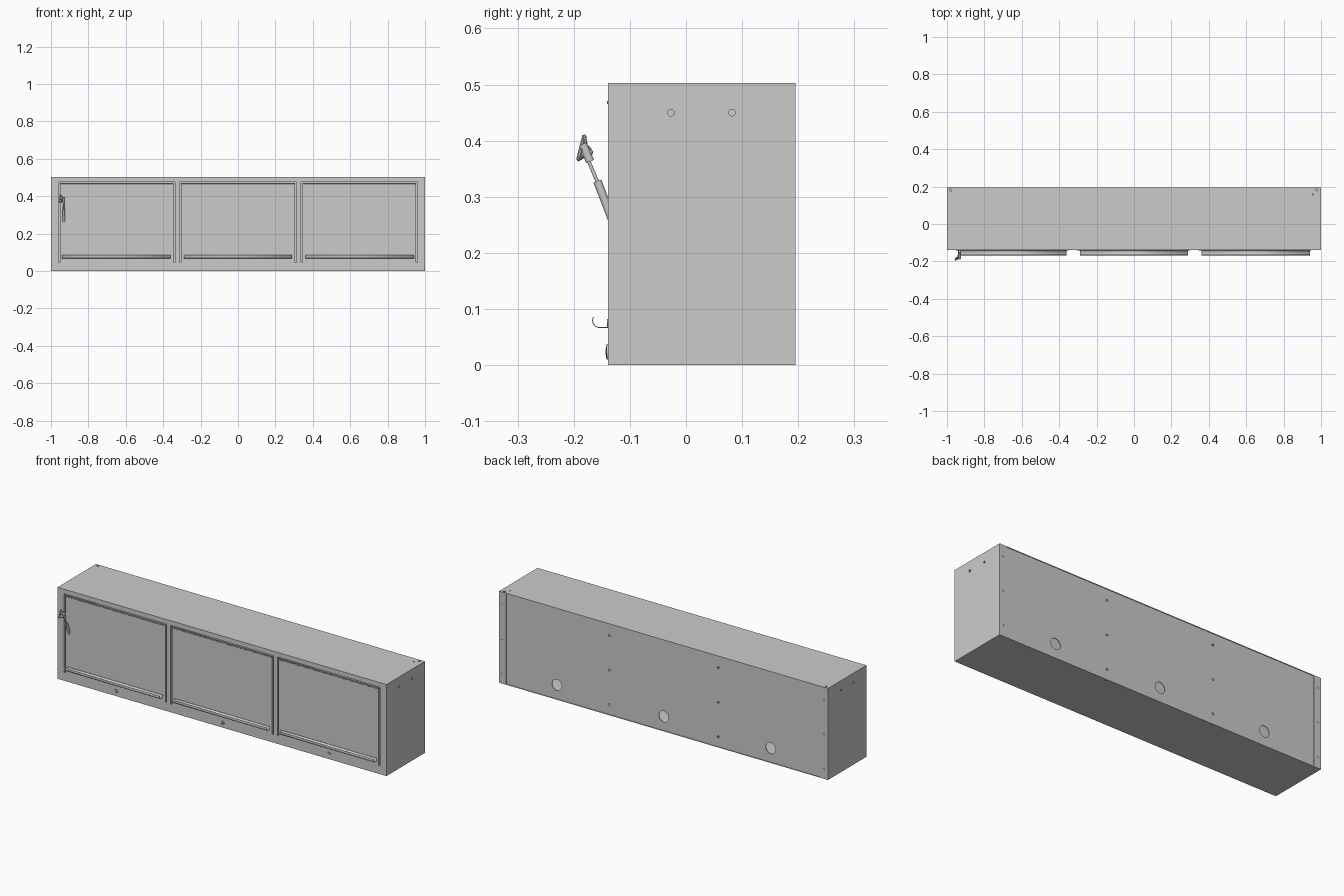
import bpy, bmesh, math
from mathutils import Vector

if "Cube" in bpy.data.objects:
    bpy.data.objects.remove(bpy.data.objects["Cube"])

YF, YB, H, T = -0.139, 0.195, 0.503, 0.004


def new_obj(name, bm):
    bmesh.ops.recalc_face_normals(bm, faces=bm.faces)
    me = bpy.data.meshes.new(name)
    bm.to_mesh(me)
    bm.free()
    ob = bpy.data.objects.new(name, me)
    bpy.context.collection.objects.link(ob)
    return ob


def add_box(bm, x, y, z):
    lo, hi = Vector((x[0], y[0], z[0])), Vector((x[1], y[1], z[1]))
    vs = bmesh.ops.create_cube(bm, size=1)['verts']
    for v in vs:
        v.co = (lo + hi) / 2 + v.co * (hi - lo)


def box(name, x, y, z):
    bm = bmesh.new()
    add_box(bm, x, y, z)
    return new_obj(name, bm)


def add_rod(bm, a, b, r, n=20):
    a, b = Vector(a), Vector(b)
    d = b - a
    m = d.to_track_quat('Z', 'Y').to_matrix().to_4x4()
    m.translation = (a + b) / 2
    bmesh.ops.create_cone(bm, cap_ends=True, segments=n, radius1=r, radius2=r,
                          depth=d.length, matrix=m)


def smooth(ob):
    bpy.context.view_layer.objects.active = ob
    ob.select_set(True)
    bpy.ops.object.shade_smooth_by_angle(angle=math.radians(35))
    ob.select_set(False)


def rods(name, segs, n=20):
    bm = bmesh.new()
    for a, b, r in segs:
        add_rod(bm, a, b, r, n)
    ob = new_obj(name, bm)
    smooth(ob)
    return ob


def drill(ob, holes, axis):
    # punch round holes (centre, radius) along an axis, then discard the cutter
    d = Vector(axis) * 0.01
    bm = bmesh.new()
    for c, r in holes:
        add_rod(bm, Vector(c) - d, Vector(c) + d, r, 24)
    cut = new_obj("hole_cutter", bm)
    cut.hide_render = True
    m = ob.modifiers.new("holes", 'BOOLEAN')
    m.operation, m.object, m.solver = 'DIFFERENCE', cut, 'EXACT'
    bpy.context.view_layer.objects.active = ob
    bpy.ops.object.modifier_apply(modifier=m.name)
    bpy.data.objects.remove(cut)


# Sheet-metal casing
HZ = (0.058, 0.247, 0.437)
top = box("top_panel", (-1, 1), (YF, YB), (H - T, H))
drill(top, [((-0.98, 0.183, H), 0.006), ((0.975, 0.183, H), 0.006),
            ((0.957, 0.158, H), 0.004)], (0, 0, 1))
bottom = box("bottom_panel", (-1, 1), (YF, YB), (0, T))
drill(bottom, [((s * 0.33, 0.18, 0), 0.005) for s in (-1, 1)], (0, 0, 1))
back = box("back_panel", (-0.996, 0.996), (0.189, 0.193), (T, H - T))
drill(back, [((x, 0.191, 0.08), 0.03) for x in (-0.65, 0, 0.65)]
      + [((s * 0.33, 0.191, z), 0.006) for s in (-1, 1) for z in HZ], (0, 1, 0))
for s, side in ((-1, "left"), (1, "right")):
    p = box(side + "_side", sorted((s, s * (1 - T))), (YF, YB), (T, H - T))
    drill(p, [((s, y, 0.45), 0.006) for y in (-0.027, 0.082)], (1, 0, 0))
    f = box(side + "_back_flange", sorted((s * 0.957, s * (1 - T))), (0.193, YB), (T, H - T))
    drill(f, [((s * 0.98, 0.194, z), 0.006) for z in HZ], (0, 1, 0))
    box(side + "_divider", (s * 0.325 - 0.002, s * 0.325 + 0.002), (YF + 0.012, 0.189), (T, H - T))

# Front frame: rails and stiles
FY = (YF, YF + 0.012)
bm = bmesh.new()
add_box(bm, (-0.996, 0.996), FY, (0.477, H - T))
add_box(bm, (-0.996, 0.996), FY, (T, 0.045))
for a, b in ((-0.996, -0.96), (-0.338, -0.312), (0.312, 0.338), (0.96, 0.996)):
    add_box(bm, (a, b), FY, (0.045, 0.477))
new_obj("front_frame", bm)

# J-shaped pull profile in (y, z)
arc = [(YF - 0.015 - 0.0125 * math.sin(t), 0.0795 - 0.0125 * math.cos(t))
       for t in [math.radians(a) for a in range(0, 121, 15)]]
prof = [(YF - 0.001, 0.082), (YF - 0.001, 0.067)] + arc


def pull(name, x0, x1):
    bm = bmesh.new()
    rows = [[bm.verts.new((x, y, z)) for y, z in prof] for x in (x0, x1)]
    for i in range(len(prof) - 1):
        bm.faces.new((rows[0][i], rows[0][i + 1], rows[1][i + 1], rows[1][i]))
    ob = new_obj(name, bm)
    m = ob.modifiers.new("thickness", 'SOLIDIFY')
    m.thickness, m.offset = 0.0016, 0
    smooth(ob)


# Three flap doors with hinge, pull and lock
for i, (x0, x1) in enumerate(((-0.96, -0.338), (-0.312, 0.312), (0.338, 0.96))):
    n, c = "_%d" % (i + 1), (-0.65, 0, 0.65)[i]
    box("door" + n, (x0 + 0.007, x1 - 0.007), FY, (0.045, 0.467))
    count = 24
    step = (x1 - x0 - 0.014) / count
    rods("hinge" + n, [((x0 + 0.007, YF + 0.001, 0.468), (x1 - 0.007, YF + 0.001, 0.468), 0.0018)]
         + [((x0 + 0.007 + k * step, YF + 0.001, 0.468),
             (x0 + 0.007 + (k + 0.75) * step, YF + 0.001, 0.468), 0.0034) for k in range(count)], 10)
    pull("door_pull" + n, c - 0.29, c + 0.29)
    lock = rods("lock" + n, [((c, YF + 0.01, 0.024), (c, YF - 0.0025, 0.024), 0.014),
                             ((c, YF, 0.024), (c, YF - 0.004, 0.024), 0.010)], 32)
    bm = bmesh.new()
    add_box(bm, (c - 0.0015, c + 0.0015), (YF - 0.0048, YF - 0.003), (0.018, 0.030))
    new_obj("keyway" + n, bm)

# Gas strut poking out past the left door
X = -0.932
rods("strut_cylinder", [((X, -0.105, 0.190), (X, -0.158, 0.328), 0.0075)])
rods("strut_rod", [((X, -0.155, 0.32), (X, -0.178, 0.374), 0.0032)])
rods("strut_end_socket", [((X, -0.171, 0.363), (X, -0.184, 0.394), 0.0075),
                          ((X + 0.006, -0.181, 0.386), (X - 0.02, -0.181, 0.386), 0.005)])

# Bent bracket and wire clip at the strut tip
bx = rods("strut_bracket", [((-0.955, -0.192, 0.366), (-0.949, -0.181, 0.409), 0.004),
                            ((-0.949, -0.181, 0.409), (-0.936, -0.178, 0.392), 0.003),
                            ((-0.955, -0.192, 0.366), (-0.936, -0.182, 0.372), 0.003)], 8)
cu = bpy.data.curves.new("strut_clip", 'CURVE')
cu.dimensions, cu.bevel_depth, cu.bevel_resolution = '3D', 0.0015, 2
sp = cu.splines.new('POLY')
pts = [(-0.183, 0.396), (-0.172, 0.388), (-0.167, 0.38), (-0.169, 0.372), (-0.178, 0.368)]
sp.points.add(len(pts) - 1)
for p, (y, z) in zip(sp.points, pts):
    p.co = (X - 0.009, y, z, 1)
bpy.context.collection.objects.link(bpy.data.objects.new("strut_clip", cu))
